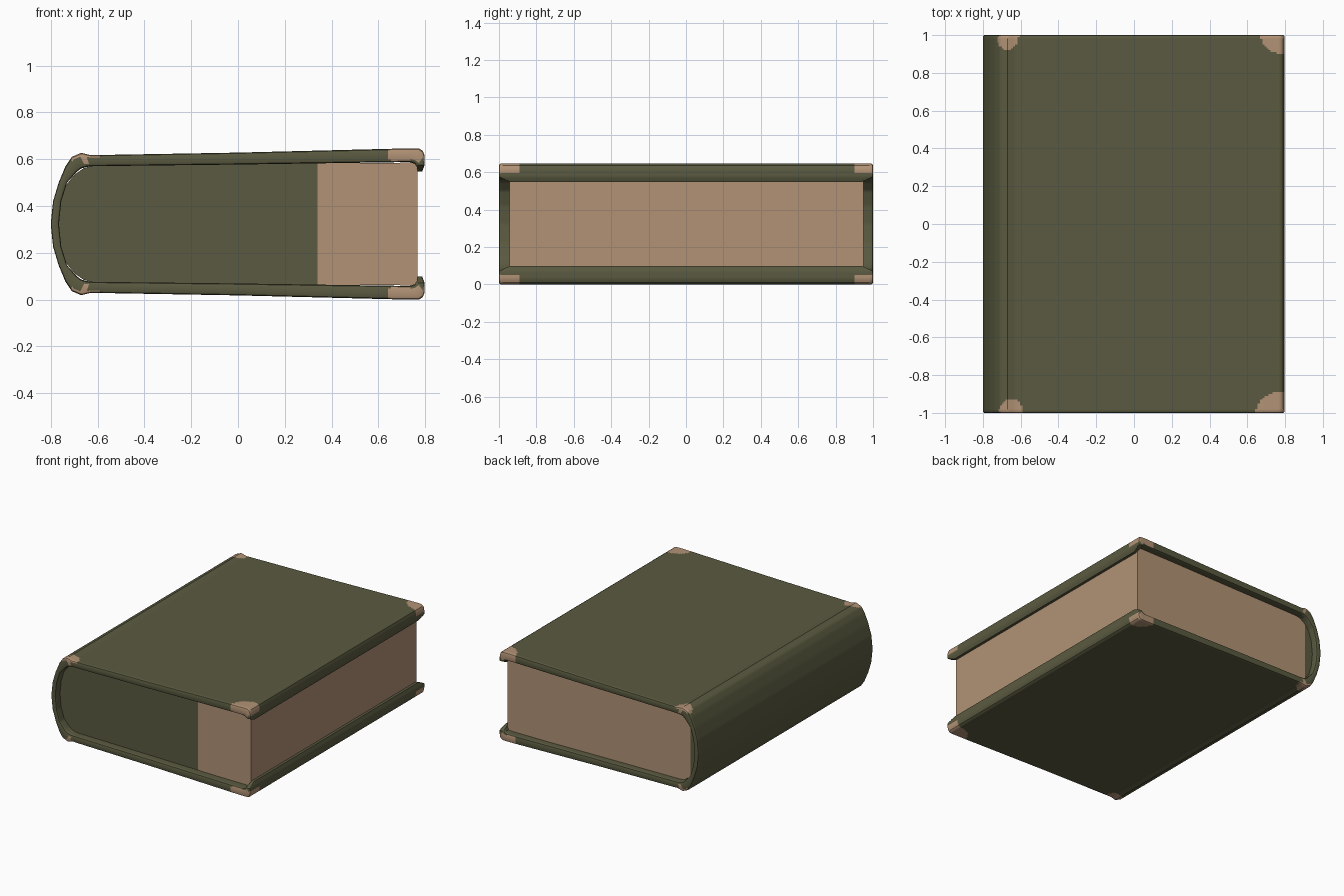
import bpy, bmesh, math

if "Cube" in bpy.data.objects:
    bpy.data.objects.remove(bpy.data.objects["Cube"])

def material(name, rgb):
    m = bpy.data.materials.new(name)
    m.diffuse_color = (*rgb, 1)
    m.use_nodes = True
    m.node_tree.nodes["Principled BSDF"].inputs["Base Color"].default_value = m.diffuse_color
    return m

GREEN = material("olive cloth", (0.102, 0.102, 0.052))
TAN = material("tan paper", (0.445, 0.29, 0.18))
MID = 0.323  # height of the mirror plane between the two boards

def finish(bm, name):
    bmesh.ops.recalc_face_normals(bm, faces=bm.faces)
    me = bpy.data.meshes.new(name)
    bm.to_mesh(me)
    bm.free()
    ob = bpy.data.objects.new(name, me)
    bpy.context.collection.objects.link(ob)
    me.materials.append(GREEN)
    me.materials.append(TAN)
    bpy.ops.object.select_all(action='DESELECT')
    ob.select_set(True)
    bpy.context.view_layer.objects.active = ob
    bpy.ops.object.shade_smooth_by_angle(angle=math.radians(35))
    return ob

# Upper half of the case profile: outer x, z then inner x, z
half = [(-.80, .323, -.765, .323), (-.79, .42, -.755, .42), (-.766, .50, -.73, .50),
        (-.737, .57, -.69, .545), (-.71, .61, -.67, .56), (-.67, .627, -.645, .567),
        (-.63, .617, -.62, .57), (0, .628, 0, .577), (.68, .645, .68, .587),
        (.745, .646, .735, .587), (.775, .645, .755, .58), (.79, .635, .762, .57),
        (.797, .615, .765, .562), (.797, .575, .767, .555), (.787, .547, .768, .547)]
pairs = []
for a, b in zip(half, half[1:]):
    n = max(1, math.ceil(math.dist(a[:2], b[:2]) / .013))
    pairs += [tuple(p + (q - p) * i / n for p, q in zip(a, b)) for i in range(n)]
pairs.append(half[-1])
lower = [(p[0], 2 * MID - p[1], p[2], 2 * MID - p[3]) for p in pairs[1:]]
pairs = lower[::-1] + pairs

# Fine sections near both ends, so the worn corners can be coloured by face
ends = [1, .997, .99, .98, .97, .96, .95, .94, .93, .92, .91, .90, .89, .88, .86]
ys = [-y for y in ends] + [-.6, -.3, 0, .3, .6] + ends[::-1]

def section(bm, y):
    shrink = {1: .22, .997: .07}.get(abs(y), 0)      # rounded rim
    lip = .547 + max(0, abs(y) - .94) / .06 * .028   # mitred lip at fore-edge
    out, inn = [], []
    for ox, oz, ix, iz in pairs:
        pts = []
        for x, z in ((ox, oz), (ix, iz)):
            if x > .7:
                s = 1 if z > MID else -1
                z = MID + s * max(abs(z - MID), lip - MID)
            pts.append((x, z))
        (ox, oz), (ix, iz) = pts
        dx, dz = (ix - ox) * shrink, (iz - oz) * shrink
        out.append(bm.verts.new((ox + dx, y, oz + dz)))
        inn.append(bm.verts.new((ix - dx, y, iz - dz)))
    return out + inn[::-1]

# Case: boards and rounded spine in one shell
bm = bmesh.new()
rings = [section(bm, y) for y in ys]
n = len(rings[0])
for a, b in zip(rings, rings[1:]):
    for i in range(n):
        j = (i + 1) % n
        bm.faces.new((a[i], a[j], b[j], b[i]))
for r in (rings[0], rings[-1]):
    for i in range(n // 2 - 1):
        bm.faces.new((r[i], r[i + 1], r[n - 2 - i], r[n - 1 - i]))

# Worn corners: x, y, half width, depth
worn = [(-.67, 1, .06, .08), (.79, 1, .12, .10), (-.65, -1, .065, .075), (.79, -1, .145, .115)]
for f in bm.faces:
    c = f.calc_center_median()
    if abs(c.z - MID) > .272:
        for x, y, w, d in worn:
            if ((c.x - x) / w) ** 2 + ((c.y - y) / d) ** 2 < 1:
                f.material_index = 1
finish(bm, "book_case")

# Page block: front end is green up to x = 0.34, back end only beside the spine
cols = [(-.765, .02), (-.757, .09), (-.735, .165), (-.70, .21), (-.66, .238),
        (-.62, .25), (.34, .26), (.767, .262)]
bm = bmesh.new()
rows = []
for x, h in cols:
    rows.append([bm.verts.new((x, y, MID + s * h)) for y, s in
                 ((-.945, -1), (-.945, 1), (.95, 1), (.95, -1))])
for a, b in zip(rows, rows[1:]):
    for i in range(4):
        j = (i + 1) % 4
        f = bm.faces.new((a[i], a[j], b[j], b[i]))
        x = f.calc_center_median().x
        f.material_index = int(x > .34 if i == 0 else x > -.70)
bm.faces.new(rows[0])
bm.faces.new(rows[-1]).material_index = 1
finish(bm, "page_block")
